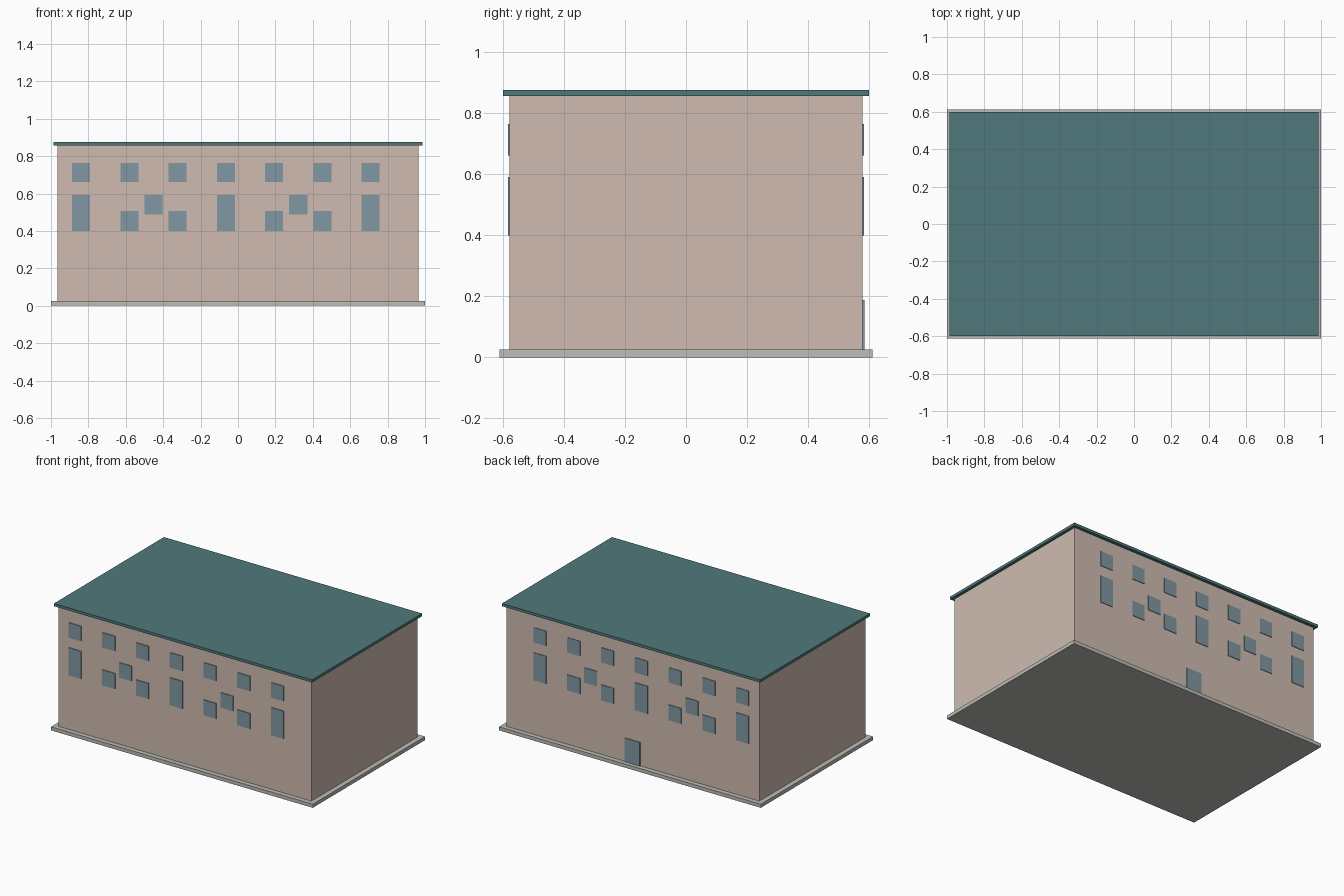
import bpy
import bmesh
from mathutils import Matrix, Vector

if "Cube" in bpy.data.objects:
    bpy.data.objects.remove(bpy.data.objects["Cube"])


def material(name, rgb):
    m = bpy.data.materials.new(name)
    m.diffuse_color = (*rgb, 1)
    m.use_nodes = True
    m.node_tree.nodes["Principled BSDF"].inputs["Base Color"].default_value = m.diffuse_color
    return m


def boxes(name, spans, mat):
    """One object made of boxes given as (x0, x1, y0, y1, z0, z1)."""
    bm = bmesh.new()
    for x0, x1, y0, y1, z0, z1 in spans:
        centre = Vector((x0 + x1, y0 + y1, z0 + z1)) / 2
        bmesh.ops.create_cube(bm, size=1, matrix=Matrix.Translation(centre)
                              @ Matrix.Diagonal((x1 - x0, y1 - y0, z1 - z0, 1)))
    mesh = bpy.data.meshes.new(name)
    bm.to_mesh(mesh)
    bm.free()
    mesh.materials.append(mat)
    obj = bpy.data.objects.new(name, mesh)
    bpy.context.collection.objects.link(obj)
    return obj


wall_mat = material("wall_plaster", (0.62, 0.50, 0.44))
roof_mat = material("roof_teal", (0.08, 0.19, 0.20))
base_mat = material("base_stone", (0.50, 0.51, 0.46))
glass_mat = material("glass_blue", (0.22, 0.31, 0.36))

# Main masses
WALL_Y = 0.579
boxes("base_slab", [(-1, 1, -0.612, 0.612, 0, 0.025)], base_mat)
boxes("walls", [(-0.966, 0.966, -WALL_Y, WALL_Y, 0.025, 0.857)], wall_mat)
boxes("roof_slab", [(-0.986, 0.986, -0.6, 0.6, 0.857, 0.876)], roof_mat)

# Window layout: seven columns, shared by the front and back
PITCH, MID, HALF = 0.258, -0.065, 0.0485
layout = []
for i in range(-3, 4):
    x = MID + i * PITCH
    layout.append((x, 0.661, 0.764))                           # upper row
    layout.append((x, 0.4, 0.591 if i % 3 == 0 else 0.507))    # lower row
for i in (-1.5, 1.5):
    layout.append((MID + i * PITCH, 0.488, 0.591))             # stair windows

# Thin panes standing just proud of each long wall
for name, y0, y1 in (("front_windows", -WALL_Y - 0.005, -WALL_Y + 0.01),
                     ("back_windows", WALL_Y - 0.01, WALL_Y + 0.004)):
    boxes(name, [(x - HALF, x + HALF, y0, y1, z0, z1) for x, z0, z1 in layout],
          glass_mat)

# Back door
boxes("back_door", [(-0.056, 0.06, WALL_Y - 0.01, 0.585, 0.025, 0.188)], glass_mat)
